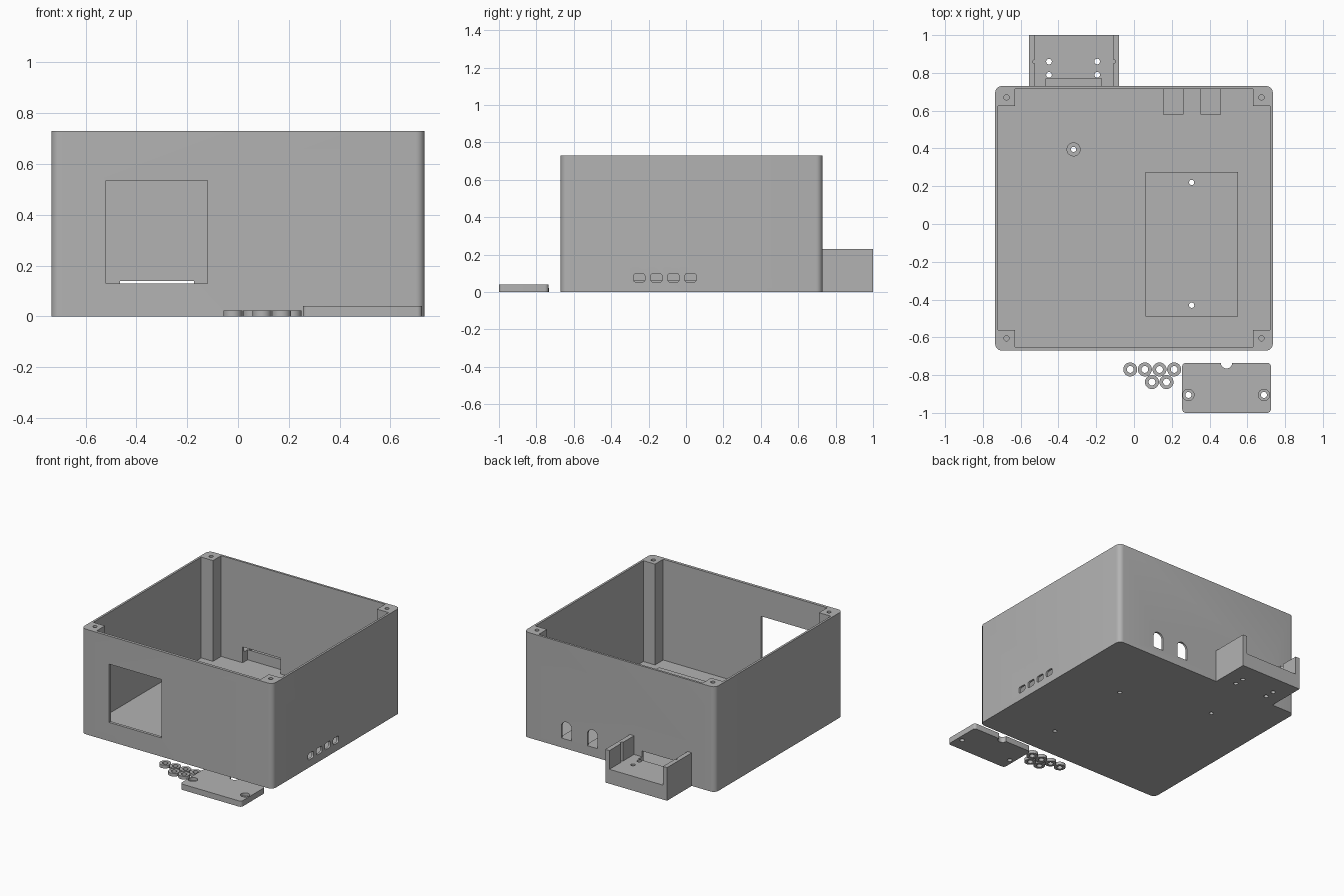
import bpy, bmesh, math
from mathutils import Vector

if "Cube" in bpy.data.objects:
    bpy.data.objects.remove(bpy.data.objects["Cube"])

grey = bpy.data.materials.new("plain_grey")
grey.diffuse_color = (0.45, 0.45, 0.45, 1)
grey.use_nodes = True
grey.node_tree.nodes["Principled BSDF"].inputs["Base Color"].default_value = grey.diffuse_color


def circle(cx, cy, r, n=32):
    return [(cx + r * math.cos(2 * math.pi * i / n), cy + r * math.sin(2 * math.pi * i / n)) for i in range(n)]


def rect(x0, x1, y0, y1, r=0, n=6):
    """Rectangle outline, with rounded corners if r is given."""
    if r == 0:
        return [(x0, y0), (x1, y0), (x1, y1), (x0, y1)]
    pts = []
    corners = [(x1 - r, y1 - r), (x0 + r, y1 - r), (x0 + r, y0 + r), (x1 - r, y0 + r)]
    for k, (cx, cy) in enumerate(corners):
        for i in range(n + 1):
            a = math.pi / 2 * (k + i / n)
            pts.append((cx + r * math.cos(a), cy + r * math.sin(a)))
    return pts


def prism(name, pts, lo, hi, axis="z"):
    """Extrude an outline along an axis."""
    place = {"z": lambda a, b: (a, b, lo), "y": lambda a, b: (a, lo, b), "x": lambda a, b: (lo, a, b)}[axis]
    step = Vector([(hi - lo) * (c == axis) for c in "xyz"])
    bm = bmesh.new()
    face = bm.faces.new([bm.verts.new(place(a, b)) for a, b in pts])
    ext = bmesh.ops.extrude_face_region(bm, geom=[face])
    bmesh.ops.translate(bm, vec=step, verts=[v for v in ext["geom"] if isinstance(v, bmesh.types.BMVert)])
    bmesh.ops.recalc_face_normals(bm, faces=bm.faces)
    mesh = bpy.data.meshes.new(name)
    bm.to_mesh(mesh)
    bm.free()
    mesh.materials.append(grey)
    ob = bpy.data.objects.new(name, mesh)
    bpy.context.collection.objects.link(ob)
    return ob


def combine(ob, other, op):
    """Apply a boolean and remove the helper."""
    mod = ob.modifiers.new("bool", "BOOLEAN")
    mod.operation, mod.solver, mod.object = op, "EXACT", other
    bpy.context.view_layer.objects.active = ob
    bpy.ops.object.modifier_apply(modifier=mod.name)
    bpy.data.objects.remove(other)


def cut(ob, pts, lo, hi, axis="z"):
    combine(ob, prism("cutter", pts, lo, hi, axis), "DIFFERENCE")


def add(ob, pts, lo, hi, axis="z"):
    combine(ob, prism("addition", pts, lo, hi, axis), "UNION")


def smooth(ob):
    bpy.ops.object.select_all(action="DESELECT")
    ob.select_set(True)
    bpy.context.view_layer.objects.active = ob
    bpy.ops.object.shade_smooth_by_angle(angle=math.radians(30))


FLOOR, TOP = 0.03, 0.73

# Open case; the cavity outline leaves four corner posts
case = prism("case", rect(-0.735, 0.735, -0.67, 0.73, 0.035), 0, TOP)
cavity = [(-0.63, -0.65), (0.63, -0.65), (0.63, -0.56), (0.72, -0.56), (0.72, 0.625), (0.63, 0.625),
          (0.63, 0.715), (-0.63, 0.715), (-0.63, 0.625), (-0.72, 0.625), (-0.72, -0.56), (-0.63, -0.56)]
cut(case, cavity, FLOOR, 0.8)

# Screw holes in the posts
for x in (-0.675, 0.675):
    for y in (-0.605, 0.67):
        cut(case, circle(x, y, 0.014, 20), TOP - 0.15, 0.8)

# Raised board pad and standoff on the floor, with through holes
add(case, rect(0.06, 0.55, -0.49, 0.275), 0.01, 0.062)
add(case, circle(-0.32, 0.395, 0.037), 0.01, 0.062)
for x, y in ((0.305, 0.22), (0.305, -0.43), (-0.32, 0.395)):
    cut(case, circle(x, y, 0.014, 20), -0.1, 0.2)

# Arched cable openings with a ledge behind each
for x in (0.207, 0.407):
    add(case, rect(x - 0.054, x + 0.054, 0.58, 0.72), 0.01, 0.065)
    arch = [(x - 0.04, 0.065), (x + 0.04, 0.065)]
    arch += [(x + 0.04 * math.cos(math.pi * i / 12), 0.145 + 0.04 * math.sin(math.pi * i / 12)) for i in range(13)]
    cut(case, arch, 0.69, 0.8, "y")

# Display window in the front wall
cut(case, rect(-0.52, -0.12, 0.13, 0.535), -0.7, -0.6, "y")

# Four small slots in the right wall
for i in range(4):
    y = -0.25 + 0.0915 * i
    cut(case, rect(y - 0.03, y + 0.03, 0.053, 0.098, 0.012, 4), 0.69, 0.8, "x")

# Rear cradle: thick base, two cheeks with grooves, mounting holes
add(case, rect(-0.555, -0.08, 0.722, 1.0), 0, 0.23)
cut(case, rect(-0.523, -0.112, 0.73, 1.1), 0.1, 0.3)
for x in (-0.45, -0.195):
    for y in (0.79, 0.86):
        cut(case, circle(x, y, 0.015, 20), -0.1, 0.2)
for x in (-0.525, -0.11):
    cut(case, circle(x, 0.86, 0.011, 16), 0.1, 0.3)

# Cable passage from the case into the cradle
cut(case, rect(-0.465, -0.173, 0.70, 0.77), FLOOR, 0.14)
smooth(case)

# Loose cover plate with countersunk holes and an edge notch
plate = prism("cover_plate", rect(0.255, 0.725, -1.0, -0.735, 0.02), 0, 0.04)
cut(plate, circle(0.49, -0.735, 0.03), -0.1, 0.1)
for x in (0.288, 0.688):
    cut(plate, circle(x, -0.905, 0.016), -0.1, 0.1)
    cut(plate, circle(x, -0.905, 0.03), 0.02, 0.1)
smooth(plate)

# Loose spacer rings
spots = [(-0.02 + 0.0775 * i, -0.77) for i in range(4)] + [(0.095, -0.837), (0.172, -0.837)]
for x, y in spots:
    ring = prism("spacer_ring", circle(x, y, 0.037), 0, 0.022)
    cut(ring, circle(x, y, 0.018), -0.1, 0.1)
    smooth(ring)
